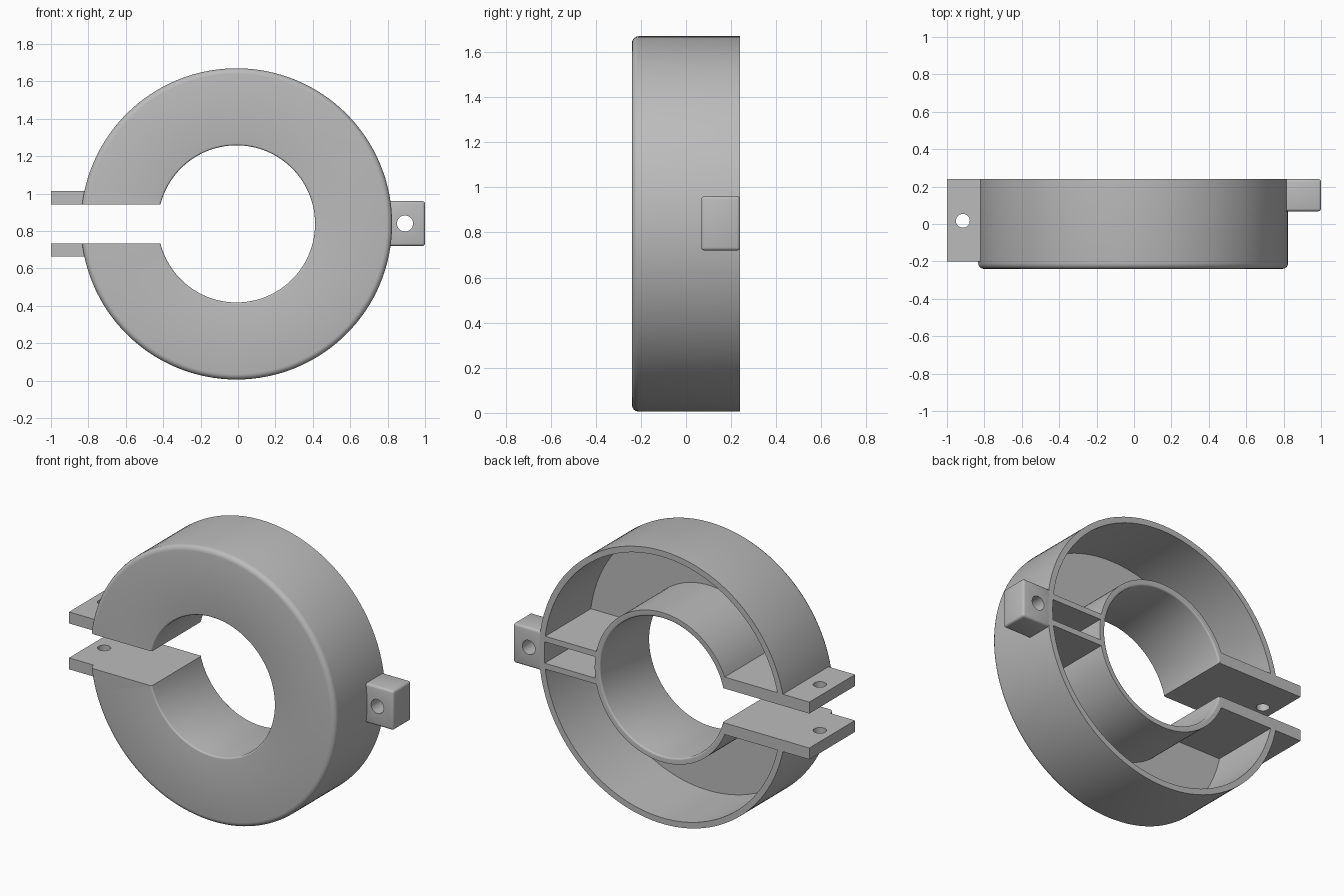
import bpy, bmesh, math
from mathutils import Matrix, Vector

cube = bpy.data.objects.get("Cube")
if cube:
    bpy.data.objects.remove(cube)

CX, CZ = -0.008, 0.838      # ring axis
R_OUT, R_IN = 0.832, 0.42   # ring radii
WALL, HALF = 0.036, 0.24    # wall thickness, half depth
GAP, TAB = 0.105, 0.07      # half slot height, tab thickness

grey = bpy.data.materials.new("light grey")
grey.use_nodes = True
grey.diffuse_color = (0.5, 0.5, 0.5, 1)
grey.node_tree.nodes["Principled BSDF"].inputs["Base Color"].default_value = (0.5, 0.5, 0.5, 1)


def add_object(name, bm):
    bmesh.ops.recalc_face_normals(bm, faces=bm.faces)
    mesh = bpy.data.meshes.new(name)
    bm.to_mesh(mesh)
    bm.free()
    mesh.materials.append(grey)
    obj = bpy.data.objects.new(name, mesh)
    bpy.context.collection.objects.link(obj)
    return obj


def box(name, low, high, bevel=0):
    low, high = Vector(low), Vector(high)
    bm = bmesh.new()
    bmesh.ops.create_cube(bm, size=1)
    bmesh.ops.scale(bm, vec=high - low, verts=bm.verts)
    bmesh.ops.translate(bm, vec=(low + high) / 2, verts=bm.verts)
    if bevel:
        bmesh.ops.bevel(bm, geom=bm.edges[:], offset=bevel, segments=3,
                        profile=0.5, affect='EDGES')
    return add_object(name, bm)


def rod(name, centre, radius, axis):
    bm = bmesh.new()
    turn = Matrix.Rotation(math.pi / 2, 4, 'X') if axis == 'Y' else Matrix()
    bmesh.ops.create_cone(bm, cap_ends=True, segments=32, radius1=radius, radius2=radius,
                          depth=0.8, matrix=Matrix.Translation(centre) @ turn)
    return add_object(name, bm)


def cut(obj, cutter):
    mod = obj.modifiers.new("cut", 'BOOLEAN')
    mod.operation, mod.solver, mod.object = 'DIFFERENCE', 'EXACT', cutter
    cutter.hide_render = True
    bpy.context.view_layer.objects.active = obj
    bpy.ops.object.modifier_apply(modifier=mod.name)
    bpy.data.objects.remove(cutter)


def smooth(obj):
    bpy.ops.object.select_all(action='DESELECT')
    obj.select_set(True)
    bpy.context.view_layer.objects.active = obj
    bpy.ops.object.shade_smooth_by_angle(angle=math.radians(35))


def corner(r, y, radius, start):
    """Rounded profile corner about (r, y), a quarter turn from start degrees."""
    angles = [math.radians(start + 90 * i / 4) for i in range(5)]
    return [(r + radius * math.cos(a), y + radius * math.sin(a)) for a in angles]


# Hollow ring, open at the back, turned from one closed profile
F, B = 0.03, 0.01
profile = corner(R_IN + B, -HALF + B, B, 180)
profile += corner(R_OUT - F, -HALF + F, F, 270)
profile += [(R_OUT, HALF), (R_OUT - WALL, HALF), (R_OUT - WALL, -HALF + 0.04),
            (R_IN + WALL, -HALF + 0.04), (R_IN + WALL, HALF)]
profile += corner(R_IN + B, HALF - B, B, 90)
bm = bmesh.new()
steps = 128
rings = []
for i in range(steps):
    a = 2 * math.pi * i / steps
    rings.append([bm.verts.new((CX + r * math.cos(a), y, CZ + r * math.sin(a)))
                  for r, y in profile])
for i in range(steps):
    near, far = rings[i], rings[(i + 1) % steps]
    for j in range(len(profile)):
        k = (j + 1) % len(profile)
        bm.faces.new((near[j], near[k], far[k], far[j]))
ring = add_object("ring_shell", bm)
cut(ring, box("slot_cutter", (-1.2, -0.5, CZ - GAP), (CX, 0.5, CZ + GAP)))
smooth(ring)

# Clamp tabs along the slot and ribs opposite them
for side, label in ((1, "upper"), (-1, "lower")):
    z = sorted((CZ + side * GAP, CZ + side * (GAP + TAB)))
    tab = box(label + "_clamp_tab", (-1, -0.2, z[0]), (-0.418, HALF, z[1]))
    cut(tab, rod("bolt_cutter", (-0.915, 0.017, CZ), 0.037, 'Z'))
    smooth(tab)
    z = sorted((CZ + side * 0.065, CZ + side * 0.1))
    box(label + "_rib", (CX + R_IN + 0.015, -0.21, z[0]),
        (CX + R_OUT - 0.015, HALF, z[1]))

# Pivot lug with a hole running front to back
lug = box("pivot_lug", (0.8, 0.068, 0.72), (1, HALF, 0.96), 0.014)
cut(lug, rod("pivot_cutter", (0.893, 0, 0.84), 0.043, 'Y'))
smooth(lug)
